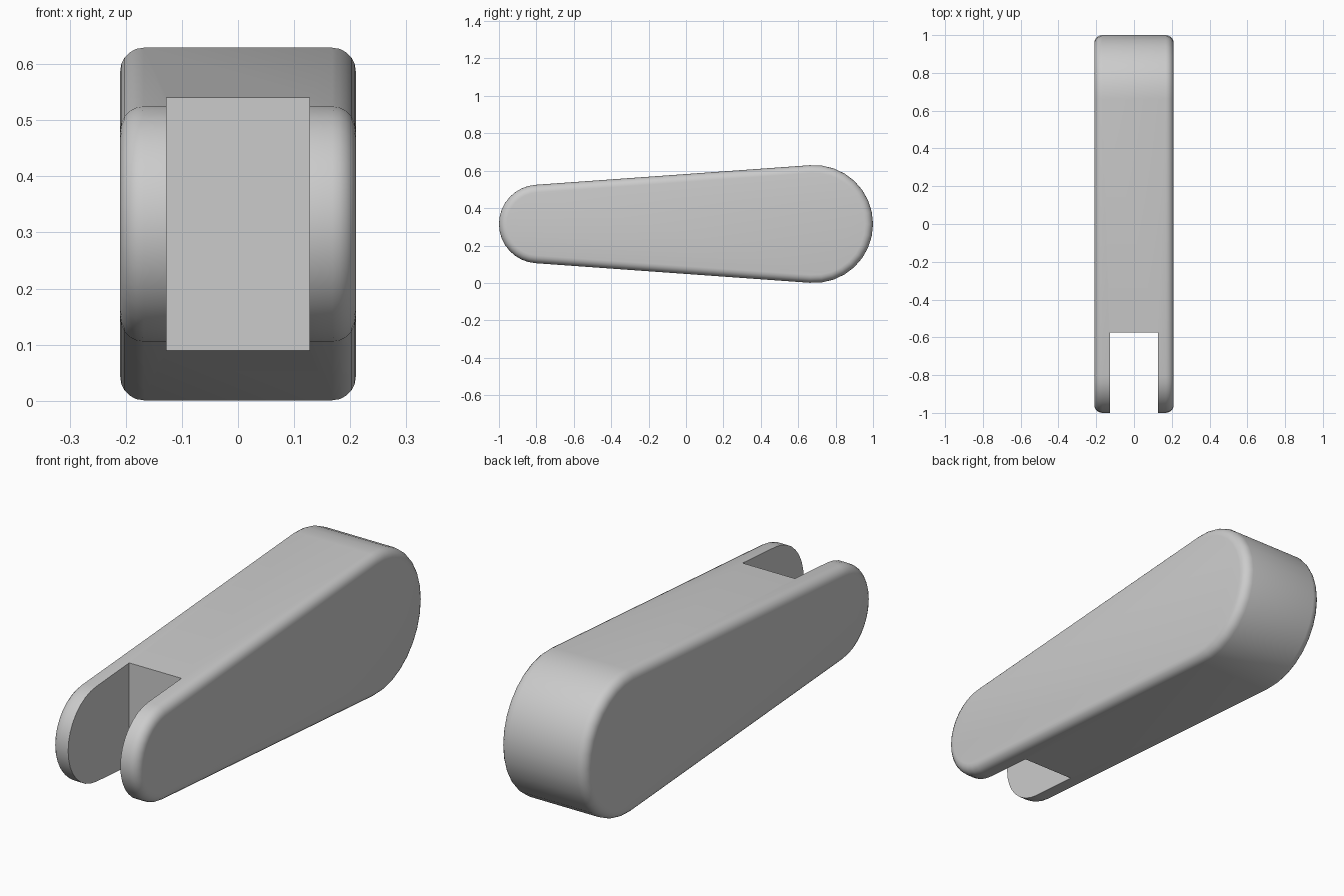
import bpy
import bmesh
from math import asin, cos, sin, pi, radians

cube = bpy.data.objects.get("Cube")
if cube:
    bpy.data.objects.remove(cube, do_unlink=True)

HALF_WIDTH = 0.21
MID_Z = 0.315
BIG_Y, BIG_R = 0.685, 0.315
SMALL_Y, SMALL_R = -0.79, 0.21
SLOT_HALF, SLOT_END = 0.127, -0.575
STEPS = 16

grey = bpy.data.materials.new("plain grey")
grey.use_nodes = True
colour = (0.6, 0.6, 0.6, 1)
grey.diffuse_color = colour
grey.node_tree.nodes["Principled BSDF"].inputs["Base Color"].default_value = colour


def arc(y, radius, start, end):
    angles = [start + (end - start) * i / STEPS for i in range(STEPS + 1)]
    return [(y + radius * cos(a), MID_Z + radius * sin(a)) for a in angles]


def add_object(name, bm):
    mesh = bpy.data.meshes.new(name)
    bm.to_mesh(mesh)
    bm.free()
    mesh.materials.append(grey)
    obj = bpy.data.objects.new(name, mesh)
    bpy.context.collection.objects.link(obj)
    return obj


# Tapered arm: two round ends joined by tangent lines, extruded across x
tangent = pi / 2 + asin((SMALL_R - BIG_R) / (BIG_Y - SMALL_Y)) * -1
profile = (arc(BIG_Y, BIG_R, -tangent, tangent)
           + arc(SMALL_Y, SMALL_R, tangent, 2 * pi - tangent))
bm = bmesh.new()
face = bm.faces.new([bm.verts.new((-HALF_WIDTH, y, z)) for y, z in profile])
extruded = bmesh.ops.extrude_face_region(bm, geom=[face])
moved = [v for v in extruded["geom"] if isinstance(v, bmesh.types.BMVert)]
bmesh.ops.translate(bm, verts=moved, vec=(2 * HALF_WIDTH, 0, 0))
bmesh.ops.recalc_face_normals(bm, faces=bm.faces)

# Rounded rims on both sides
rims = [e for e in bm.edges if abs(e.verts[0].co.x - e.verts[1].co.x) < 0.001]
bmesh.ops.bevel(bm, geom=rims, offset=0.042, segments=5, profile=0.5,
                affect="EDGES", clamp_overlap=True)
arm = add_object("tapered_arm", bm)

# Slot through the narrow end, leaving a fork
bm = bmesh.new()
bmesh.ops.create_cube(bm, size=1)
bmesh.ops.scale(bm, verts=bm.verts, vec=(2 * SLOT_HALF, 1, 2))
bmesh.ops.translate(bm, verts=bm.verts, vec=(0, SLOT_END - 0.5, MID_Z))
cutter = add_object("slot_cutter", bm)
cutter.hide_render = True
cutter.hide_viewport = True
cutter.display_type = "WIRE"

slot = arm.modifiers.new("fork slot", "BOOLEAN")
slot.operation = "DIFFERENCE"
slot.solver = "EXACT"
slot.object = cutter

# Apply the cut, then smooth the rounds while keeping the slot crisp
bpy.context.view_layer.objects.active = arm
arm.select_set(True)
bpy.ops.object.modifier_apply(modifier=slot.name)
bpy.data.objects.remove(cutter, do_unlink=True)
bpy.ops.object.shade_smooth_by_angle(angle=radians(30))
